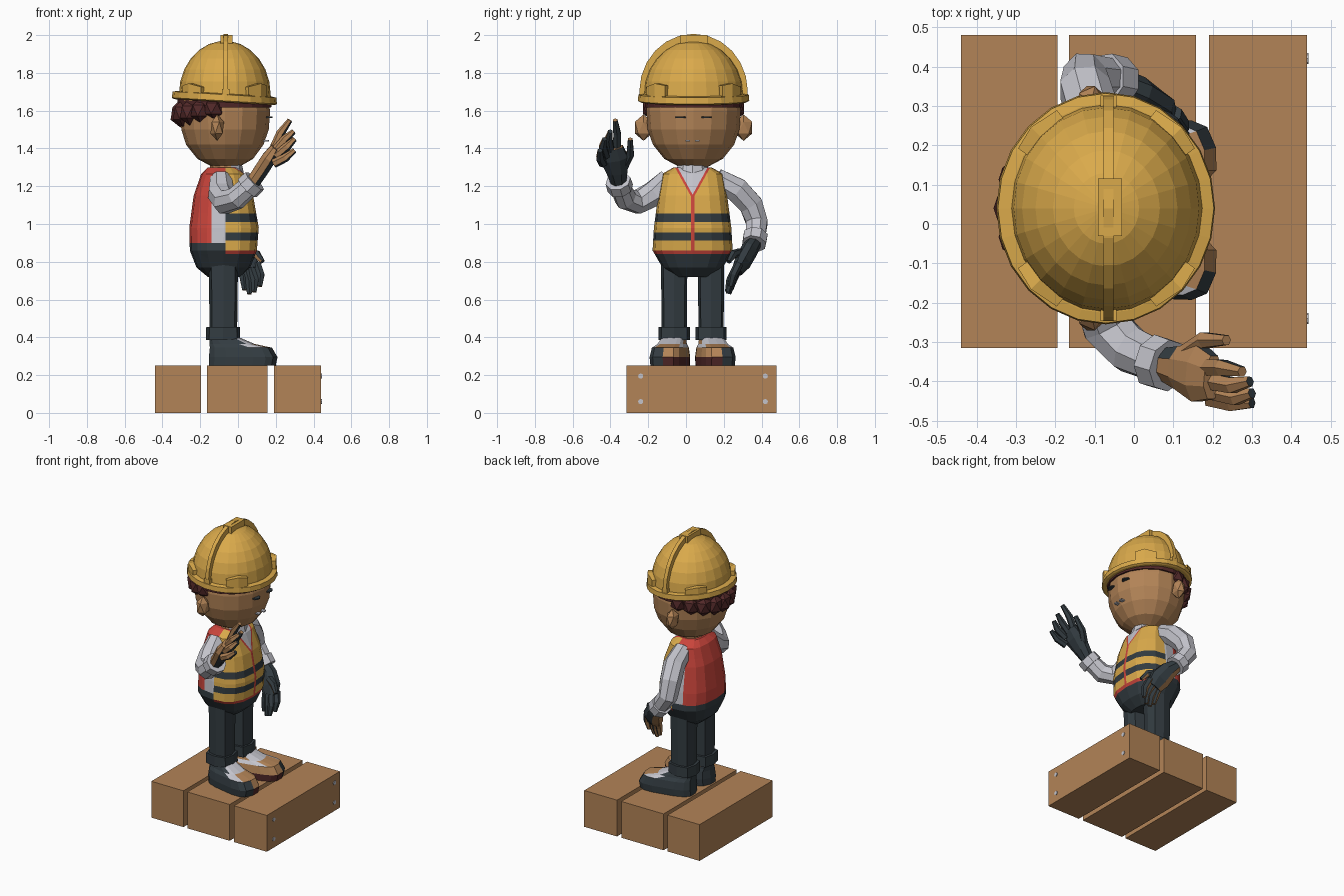
import bpy, bmesh
from math import sin, cos, pi, radians
from mathutils import Vector, Matrix
from mathutils.bvhtree import BVHTree

cube = bpy.data.objects.get("Cube")
if cube:
    bpy.data.objects.remove(cube, do_unlink=True)

COLOURS = {"yellow": (0.70, 0.40, 0.07), "tan": (0.45, 0.23, 0.095), "slate": (0.033, 0.045, 0.053),
           "red": (0.60, 0.06, 0.045), "light_grey": (0.55, 0.55, 0.60), "dark_brown": (0.085, 0.022, 0.022)}
MATS = {}
for key, rgb in COLOURS.items():
    m = bpy.data.materials.new(key)
    m.use_nodes = True
    m.diffuse_color = (*rgb, 1)
    m.node_tree.nodes["Principled BSDF"].inputs["Base Color"].default_value = (*rgb, 1)
    MATS[key] = m

CX, CY = -0.07, 0.04      # head axis
MID = 0.035               # body mirror line in y


def finish(bm, name, colour):
    """Turn a bmesh into an object; colour is a name or a rule(centre, normal)."""
    bmesh.ops.recalc_face_normals(bm, faces=bm.faces)
    bm.normal_update()
    slots = []
    for f in bm.faces:
        c = colour if isinstance(colour, str) else colour(f.calc_center_median(), f.normal)
        if c not in slots:
            slots.append(c)
        f.material_index = slots.index(c)
    me = bpy.data.meshes.new(name)
    bm.to_mesh(me)
    bm.free()
    for c in slots:
        me.materials.append(MATS[c])
    ob = bpy.data.objects.new(name, me)
    bpy.context.collection.objects.link(ob)
    return ob


def skin(rings):
    bm = bmesh.new()
    loops = [[bm.verts.new(p) for p in r] for r in rings]
    n = len(loops[0])
    for a, b in zip(loops, loops[1:]):
        for i in range(n):
            bm.faces.new((a[i], a[(i + 1) % n], b[(i + 1) % n], b[i]))
    bm.faces.new(loops[0])
    bm.faces.new(loops[-1])
    return bm


def spow(v, e):
    return (abs(v) ** e) * (1 if v >= 0 else -1)


def loft(rows, n, cy, e=1.0, tilt=0.0):
    """Rows of (z, x_min, x_max, half_width_y) skinned upward."""
    rings = []
    for z, x0, x1, ry in rows:
        c, rx = (x0 + x1) / 2, (x1 - x0) / 2
        ring = []
        for i in range(n):
            t = 2 * pi * i / n
            dx = rx * spow(cos(t), e)
            ring.append((c + dx, cy + ry * spow(sin(t), e), z + tilt * dx))
        rings.append(ring)
    return skin(rings)


def tube(name, pts, radii, n, colour, ref=(0, 0, 1)):
    """Polygonal tube along a path with (a, b) radii at each point."""
    pts = [Vector(p) for p in pts]
    rings = []
    for i, p in enumerate(pts):
        d = (pts[min(i + 1, len(pts) - 1)] - pts[max(i - 1, 0)]).normalized()
        u = d.cross(Vector(ref)).normalized()
        v = u.cross(d)
        a, b = radii[i] if isinstance(radii[i], tuple) else (radii[i], radii[i])
        rings.append([p + u * a * cos(2 * pi * (k + .5) / n) + v * b * sin(2 * pi * (k + .5) / n)
                      for k in range(n)])
    return finish(skin(rings), name, colour)


def box(name, lo, hi, colour):
    lo, hi = Vector(lo), Vector(hi)
    bm = bmesh.new()
    bmesh.ops.create_cube(bm, size=1, matrix=Matrix.Translation((lo + hi) / 2) @ Matrix.Diagonal((*(hi - lo), 1)))
    return finish(bm, name, colour)


def ball(name, centre, size, colour, sub=1):
    bm = bmesh.new()
    bmesh.ops.create_icosphere(bm, subdivisions=sub, radius=1,
                               matrix=Matrix.Translation(centre) @ Matrix.Diagonal((*size, 1)))
    return finish(bm, name, colour)


def plate(name, target, y, z, size, sides, colour):
    """Thin plate laid on the +x side of a surface."""
    hit, normal, _, _ = target.ray_cast(Vector((2, y, z)), Vector((-1, 0, 0)))
    bm = bmesh.new()
    turn = Matrix.Rotation(pi / 4 if sides == 4 else 0, 4, "Z")
    rot = normal.to_track_quat("Z", "Y").to_matrix().to_4x4()
    bmesh.ops.create_cone(bm, cap_ends=True, segments=sides, radius1=1, radius2=1, depth=0.008,
                          matrix=Matrix.Translation(hit) @ rot @ Matrix.Diagonal((*size, 1, 1)) @ turn)
    return finish(bm, name, colour)


# Plinth of three planks with nails
for name, x0, x1 in (("back", -.44, -.195), ("middle", -.165, .157), ("front", .19, .44)):
    box(name + "_plank", (x0, -.315, 0), (x1, .48, .25), "tan")
for y in (-.24, .42):
    for z in (.06, .195):
        bm = bmesh.new()
        bmesh.ops.create_cone(bm, cap_ends=True, segments=8, radius1=.014, radius2=.014, depth=.006,
                              matrix=Matrix.Translation((.441, y, z)) @ Matrix.Rotation(pi / 2, 4, "Y"))
        finish(bm, "nail", "light_grey")

# Legs, cuffs and shoes
for side, s in (("left", 1), ("right", -1)):
    cy = MID + s * .0975
    finish(loft([(.4, -.15, -.005, .066), (.8, -.155, 0, .07)], 8, cy, .6), side + "_leg", "slate")
    finish(loft([(.385, -.17, .012, .083), (.455, -.168, .01, .083)], 8, cy, .6), side + "_cuff", "slate")
    bm = loft([(.25, -.155, .205, .09), (.295, -.155, .215, .093), (.345, -.15, .185, .085),
               (.365, -.15, .09, .07), (.4, -.15, .005, .06)], 14, cy, .6)
    bmesh.ops.rotate(bm, verts=bm.verts, cent=(-.08, cy, 0), matrix=Matrix.Rotation(s * radians(12), 3, "Z"))

    def shoe(c, n, s=s):
        if n.z > .5 and .0 < c.x < .1:
            return "light_grey"
        if n.y * s < .25 and c.x > -.1 and n.z > -.5:
            return "dark_brown" if c.z < .29 else "tan"
        return "slate"
    finish(bm, side + "_shoe", shoe)

# Torso with painted vest
bm = loft([(.72, -.16, .01, .1), (.77, -.22, .065, .16), (.86, -.255, .1, .212), (.98, -.258, .11, .205),
           (1.15, -.235, .08, .183), (1.265, -.195, .035, .162), (1.3, -.16, 0, .1)], 16, MID, .75)
cuts = [((0, 0, z), (0, 0, 1)) for z in (.84, .86, .9, .912, .955, 1.01, 1.055, 1.2)]
cuts += [((x, 0, 0), (1, 0, 0)) for x in (-.14, -.065)]
cuts += [((0, MID + d, 0), (0, 1, 0)) for d in (-.009, .009)]
cuts += [((0, MID, z), (0, s, -.55)) for s in (1, -1) for z in (1.13, 1.155)]
for co, no in cuts:
    bmesh.ops.bisect_plane(bm, geom=bm.verts[:] + bm.edges[:] + bm.faces[:], dist=1e-5, plane_co=co, plane_no=no)


def vest(c, n):
    d = abs(c.y - MID)
    if c.x < -.065:
        if c.z < .9:
            return "slate"
        return "light_grey" if c.x > -.14 and c.z < 1.2 else "red"
    if c.z < .84:
        return "slate"
    if d < (c.z - 1.155) * .55:
        return "light_grey"
    if c.z < .86 or d < .009 or d < (c.z - 1.13) * .55:
        return "red"
    return "slate" if .912 < c.z < .955 or 1.01 < c.z < 1.055 else "yellow"


finish(bm, "torso", vest)

# Neck and collar
finish(loft([(1.26, -.15, .01, .08), (1.36, -.14, 0, .075)], 10, MID), "neck", "tan")
finish(loft([(1.25, -.16, .035, .1), (1.32, -.145, .02, .08)], 10, MID), "collar",
       lambda c, n: "light_grey" if c.x > -.06 else "tan")

# Head, ears and face
bm = loft([(1.305, -.14, .01, .08), (1.345, -.215, .08, .155), (1.42, -.275, .135, .215),
           (1.5, -.3, .163, .243), (1.6, -.305, .17, .25), (1.7, -.29, .15, .235)], 16, CY)
head_surface = BVHTree.FromBMesh(bm)
finish(bm, "head", "tan")
for side, s in (("left", 1), ("right", -1)):
    ball(side + "_ear", (-.11, CY + s * .265, 1.51), (.04, .053, .07), "tan")
    plate(side + "_eye", head_surface, CY + s * .068, 1.565, (.028, .028), 12, "slate")
    plate(side + "_half_mouth", head_surface, CY - .006 + s * .025, 1.44, (.037, .017), 4, "light_grey")

# Hair: a thin band and curls around the back
finish(loft([(1.618, -.318, .176, .257), (1.67, -.32, .178, .26)], 20, CY), "hair_band", "dark_brown")
for i in range(9):
    t = radians(104 + i * 19)
    drop = .035 * max(0, -cos(t))
    ball("hair_curl", (CX + .235 * cos(t), CY + .225 * sin(t), 1.62 - drop),
         (.058, .058, .06 + drop * .4), "dark_brown")

# Helmet: dome, brim, ridge, crest and clips
dome = [(1.655, -.315, .175, .267)]
for i in range(7):
    a = radians(i * 14)
    dome.append((1.685 + .285 * sin(a), CX - .243 * cos(a), CX + .243 * cos(a), .264 * cos(a)))
finish(loft(dome, 24, CY), "helmet_dome", "yellow")
finish(loft([(1.645, -.34, .195, .282), (1.652, -.35, .206, .295), (1.685, -.346, .203, .292),
             (1.69, -.315, .175, .267)], 24, CY, 1, -.06), "helmet_brim", "yellow")
arc = [radians(4 + 172 * i / 12) for i in range(13)]
tube("helmet_ridge", [(CX + .005, CY + .268 * cos(a), 1.685 + .288 * sin(a)) for a in arc],
     [(.026 + .022 * sin(a), .018) for a in arc], 4, "yellow", (1, 0, 0))
box("helmet_crest", (-.092, -.03, 1.95), (-.03, .115, 2.0), "yellow")
for s in (1, -1):
    box("helmet_stud", (-.085, CY + s * .27 - .016, 1.655), (-.045, CY + s * .27 + .016, 1.715), "yellow")
    for k in (1, -1):
        ts = [radians(a) for a in (32, 45, 62)]
        tube("helmet_clip", [(CX + k * .25 * cos(t), CY + s * .27 * sin(t), 1.705) for t in ts],
             [(.022, .04), (.03, .055), (.02, .03)], 4, "yellow")

# Sleeves
tube("raised_sleeve", [(-.09, -.09, 1.24), (-.09, -.17, 1.16), (-.07, -.26, 1.115), (-.01, -.32, 1.135), (.075, -.355, 1.215)],
     [.06, .072, .066, .062, .055], 8, "light_grey")
tube("raised_cuff", [(.05, -.348, 1.19), (.088, -.36, 1.228)], [.07, .068], 8, "light_grey")
tube("lowered_sleeve", [(-.09, .16, 1.24), (-.1, .27, 1.18), (-.125, .345, 1.1), (-.125, .375, 1.01), (-.05, .365, .91)],
     [.06, .07, .068, .062, .055], 8, "light_grey", (1, 0, 0))
tube("lowered_cuff", [(-.075, .368, .94), (-.035, .36, .895)], [.068, .066], 8, "light_grey", (1, 0, 0))


# Gloved hands
def hand(name, palm, widths, fingers, rule, ref):
    tube(name + "_palm", palm, widths, 8, rule, ref)
    for i, path in enumerate(fingers):
        tube(f"{name}_finger_{i + 1}", path, [.024, .023, .014], 6, rule, ref)


def two_tone(direction, limit):
    axis = Vector(direction).normalized()
    return lambda c, n: "tan" if n.dot(axis) > limit else "slate"


hand("raised_hand", [(.075, -.355, 1.215), (.12, -.365, 1.28), (.165, -.38, 1.35), (.2, -.39, 1.405)],
     [(.042, .04), (.06, .042), (.078, .042), (.06, .028)],
     [[(.185, -.365, 1.39), (.225, -.365, 1.48), (.275, -.375, 1.55)],
      [(.2, -.4, 1.39), (.25, -.41, 1.45), (.295, -.4, 1.49)],
      [(.2, -.425, 1.36), (.26, -.44, 1.41), (.3, -.43, 1.45)],
      [(.19, -.44, 1.32), (.25, -.455, 1.35), (.3, -.455, 1.39)],
      [(.13, -.33, 1.3), (.18, -.295, 1.37), (.235, -.295, 1.45)]],
     two_tone((-.4, -.8, .45), .05), (1, 0, -.6))
hand("lowered_hand", [(-.045, .36, .9), (0, .335, .86), (.04, .3, .8), (.06, .27, .75)],
     [(.042, .04), (.06, .045), (.072, .045), (.055, .03)],
     [[(.1, .28, .79), (.12, .25, .73), (.115, .235, .67)],
      [(.07, .265, .76), (.09, .235, .7), (.085, .22, .64)],
      [(.04, .265, .76), (.06, .24, .69), (.06, .225, .63)],
      [(.02, .28, .77), (.03, .25, .71), (.035, .235, .65)],
      [(.04, .29, .85), (.1, .25, .84), (.13, .225, .8)]],
     two_tone((-.75, .1, -.6), .45), (0, 1, 0))
